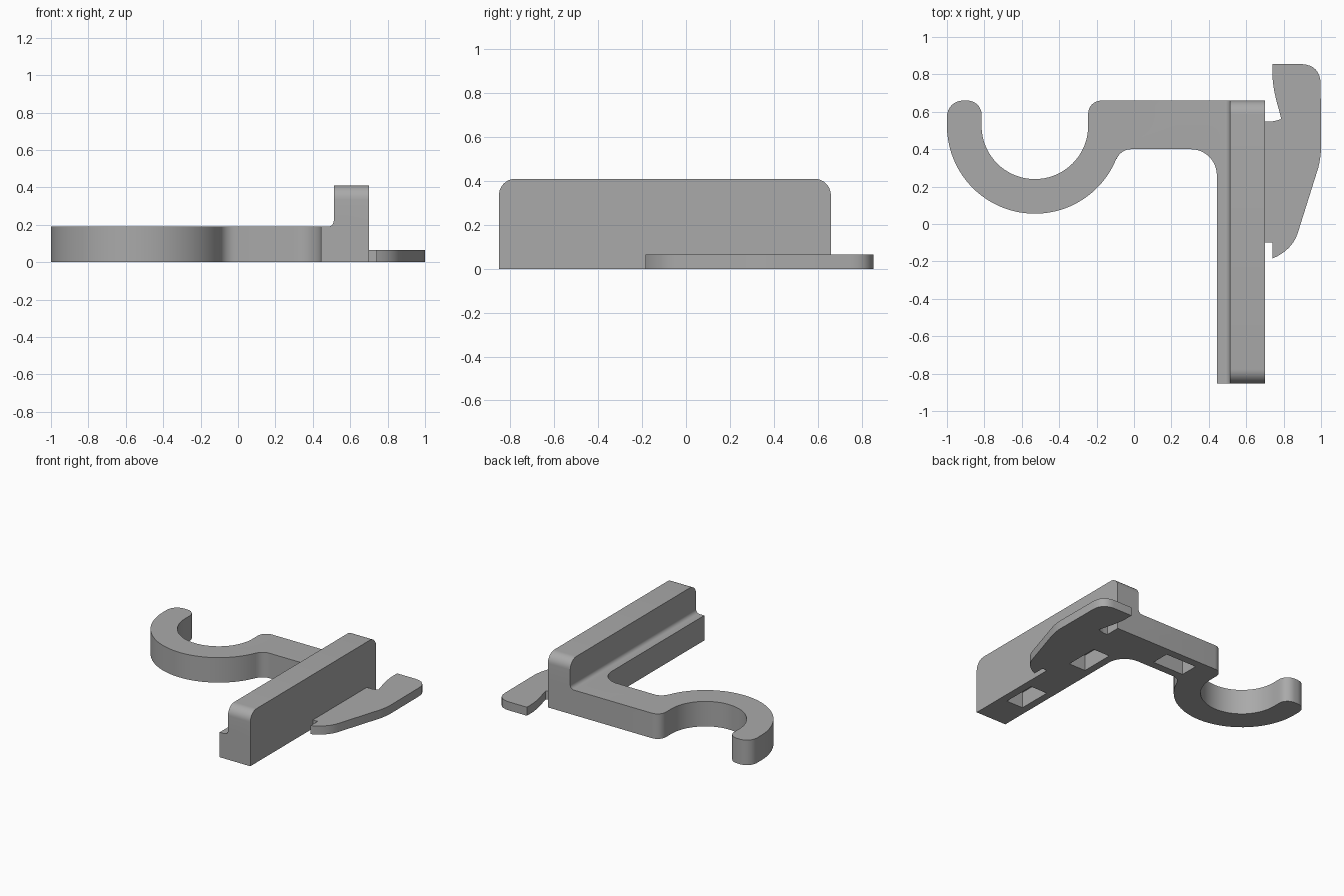
import bpy, bmesh
from math import sin, cos, radians

cube = bpy.data.objects.get("Cube")
if cube:
    bpy.data.objects.remove(cube, do_unlink=True)

grey = bpy.data.materials.new("plain grey")
grey.use_nodes = True
COLOR = (0.4, 0.4, 0.4, 1)
grey.diffuse_color = COLOR
grey.node_tree.nodes["Principled BSDF"].inputs["Base Color"].default_value = COLOR


def arc(cx, cy, r, start, end, steps=10):
    """Points on a circle from start to end degrees."""
    angles = [radians(start + (end - start) * i / steps) for i in range(steps + 1)]
    return [(cx + r * cos(a), cy + r * sin(a)) for a in angles]


def bezier(a, b, c, steps=8):
    """Points on a quadratic curve."""
    ts = [i / steps for i in range(steps + 1)]
    return [tuple((1 - t) ** 2 * p + 2 * t * (1 - t) * q + t * t * r
                  for p, q, r in zip(a, b, c)) for t in ts]


def extrude(name, outline, low, high, axis="z"):
    """Solid from an outline, pushed from low to high along an axis."""
    place = {"x": lambda p, h: (h, p[0], p[1]),
             "y": lambda p, h: (p[0], h, p[1]),
             "z": lambda p, h: (p[0], p[1], h)}[axis]
    bm = bmesh.new()
    face = bm.faces.new([bm.verts.new(place(p, low)) for p in outline])
    moved = bmesh.ops.extrude_face_region(bm, geom=[face])["geom"]
    shift = place((0, 0), high - low)
    bmesh.ops.translate(bm, vec=shift, verts=[v for v in moved if isinstance(v, bmesh.types.BMVert)])
    bmesh.ops.recalc_face_normals(bm, faces=bm.faces)
    mesh = bpy.data.meshes.new(name)
    bm.to_mesh(mesh)
    bm.free()
    mesh.materials.append(grey)
    obj = bpy.data.objects.new(name, mesh)
    bpy.context.collection.objects.link(obj)
    return obj


def combine(target, tool, operation):
    """Apply a boolean and discard the tool."""
    bpy.context.view_layer.objects.active = target
    mod = target.modifiers.new("combine", "BOOLEAN")
    mod.operation, mod.solver, mod.object = operation, "EXACT", tool
    bpy.ops.object.modifier_apply(modifier=mod.name)
    bpy.data.objects.remove(tool, do_unlink=True)


def rect(x, y, w, d):
    return [(x - w / 2, y - d / 2), (x + w / 2, y - d / 2),
            (x + w / 2, y + d / 2), (x - w / 2, y + d / 2)]


LEFT, RIGHT, STEP = 0.443, 0.70, 0.512
FRONT, BACK, BASE, TOP = -0.852, 0.66, 0.19, 0.41

# Flat hook, arm and base of the bar in one outline
hook = (-0.53, 0.525)
outline = (arc(*hook, 0.47, 180, 338, 36)
           + arc(-0.015, 0.316, 0.084, 158, 90, 8)
           + arc(0.303, 0.26, 0.14, 90, 0, 12)
           + [(LEFT, FRONT), (RIGHT, FRONT), (RIGHT, BACK)]
           + arc(-0.175, BACK - 0.07, 0.07, 90, 180, 8)
           + arc(*hook, 0.285, 360, 180, 36)
           + arc(-0.89, BACK - 0.075, 0.075, 0, 90, 8)
           + arc(-0.915, BACK - 0.085, 0.085, 90, 180, 8))
body = extrude("hook_bracket", outline, 0, BASE)

# Upright wall with rounded upper ends
wall = extrude("upright_wall",
               [(FRONT, 0.1), (BACK, 0.1)]
               + arc(BACK - 0.075, TOP - 0.075, 0.075, 0, 90)
               + arc(FRONT + 0.075, TOP - 0.075, 0.075, 90, 180),
               STEP, RIGHT, "x")
combine(body, wall, "UNION")

# Small fillet at the foot of the wall
fillet = extrude("wall_fillet",
                 arc(STEP - 0.03, BASE + 0.03, 0.03, 270, 360, 6)
                 + [(STEP + 0.03, BASE + 0.03), (STEP + 0.03, BASE - 0.03),
                    (STEP - 0.03, BASE - 0.03)],
                 FRONT, BACK, "y")
combine(body, fillet, "UNION")

# Pockets sunk into the underside
for x, y, w, d in ((0.57, -0.47, 0.14, 0.26), (0.57, 0.2, 0.14, 0.26), (0.08, 0.53, 0.26, 0.14)):
    combine(body, extrude("pocket", rect(x, y, w, d), -0.05, 0.12), "DIFFERENCE")

# Thin side lever with a pointed tail and notched root
lever = extrude("side_lever",
                [(0.74, 0.855)]
                + bezier((0.895, 0.855), (0.995, 0.85), (0.998, 0.75))
                + bezier((1.0, 0.41), (1.0, 0.36), (0.985, 0.3), 5)
                + bezier((0.875, -0.05), (0.845, -0.14), (0.74, -0.185))
                + [(0.74, -0.1), (RIGHT - 0.02, -0.1), (RIGHT - 0.02, 0.548)]
                + bezier((0.73, 0.548), (0.76, 0.55), (0.787, 0.562), 5)
                + bezier((0.775, 0.61), (0.742, 0.72), (0.74, 0.8), 6),
                0, 0.065)
combine(body, lever, "UNION")

# Smooth curved walls, crisp edges elsewhere
bpy.ops.object.select_all(action="DESELECT")
body.select_set(True)
bpy.context.view_layer.objects.active = body
bpy.ops.object.shade_smooth_by_angle(angle=radians(30))
